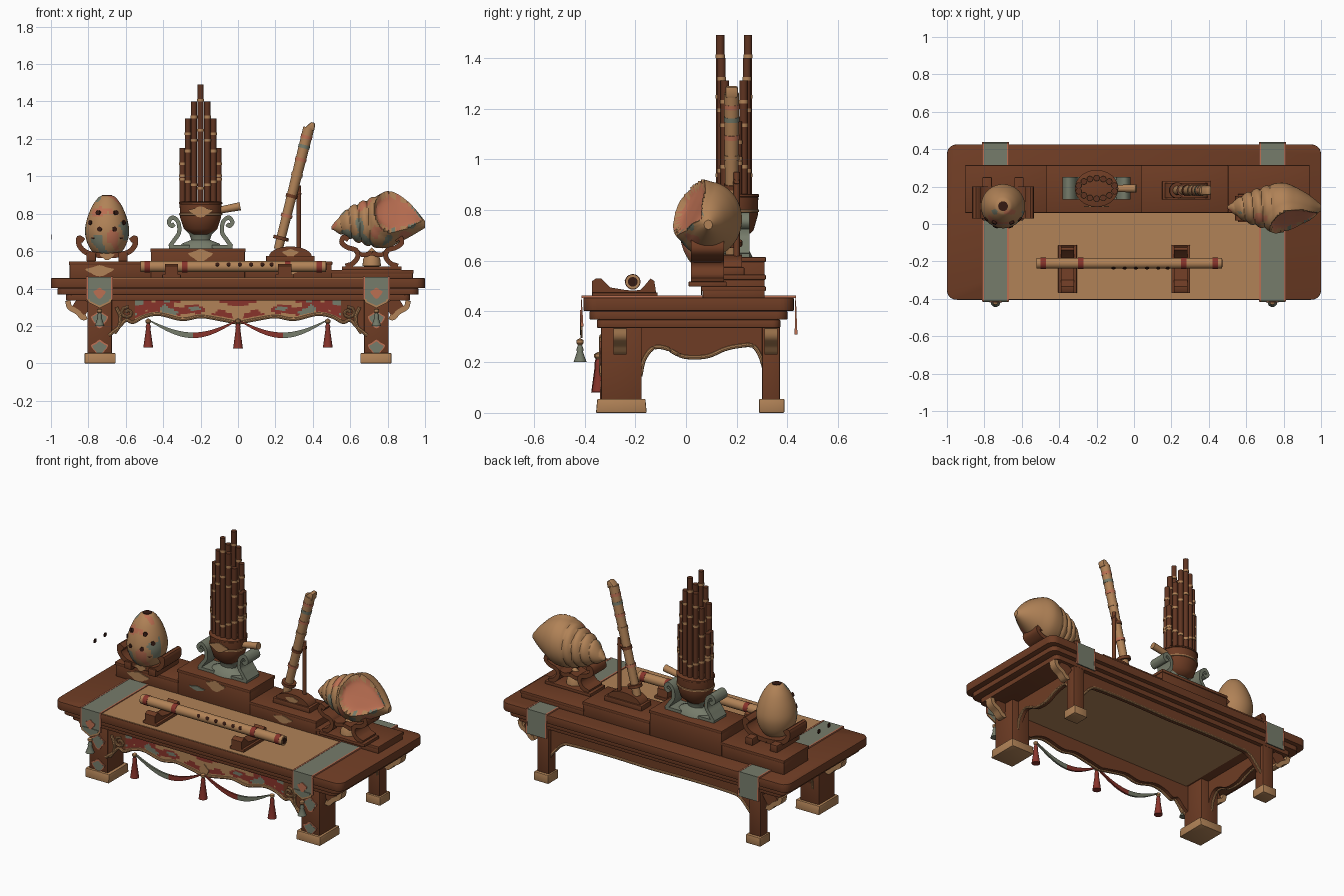
import bpy, bmesh, math
from mathutils import Vector, noise

if "Cube" in bpy.data.objects:
    bpy.data.objects.remove(bpy.data.objects["Cube"])

def mat(name, c):
    m = bpy.data.materials.new(name); m.diffuse_color = (*c, 1); return m
BROWN = mat("brown_wood", (0.158, 0.046, 0.018))
TAN = mat("tan_bamboo", (0.44, 0.225, 0.095))
GREY = mat("grey_green", (0.18, 0.20, 0.145))
RED = mat("deep_red", (0.25, 0.034, 0.024))
SALMON = mat("salmon", (0.50, 0.16, 0.085))
DARK = mat("dark_hole", (0.035, 0.010, 0.006))
MID = mat("pipe_brown", (0.115, 0.034, 0.015))

def mesh(name, verts, faces, mats, rule=None, bevel=0):
    me = bpy.data.meshes.new(name)
    me.from_pydata([tuple(v) for v in verts], [], faces)
    mats = mats if isinstance(mats, list) else [mats]
    for m in mats: me.materials.append(m)
    bm = bmesh.new(); bm.from_mesh(me)
    bmesh.ops.remove_doubles(bm, verts=bm.verts, dist=1e-5)
    bmesh.ops.recalc_face_normals(bm, faces=bm.faces)
    if bevel:
        bmesh.ops.bevel(bm, geom=bm.edges[:], offset=bevel, segments=2, profile=0.5, affect='EDGES')
    if rule:
        for f in bm.faces: f.material_index = rule(f.calc_center_median(), f.normal)
    bm.to_mesh(me); bm.free()
    ob = bpy.data.objects.new(name, me); bpy.context.collection.objects.link(ob)
    return ob

def prism(name, pts, axis, a0, a1, m, rule=None, bevel=0):
    put = {'x': lambda u, v, a: (a, u, v), 'y': lambda u, v, a: (u, a, v), 'z': lambda u, v, a: (u, v, a)}[axis]
    n = len(pts)
    vs = [put(*p, a0) for p in pts] + [put(*p, a1) for p in pts]
    fs = [[i, (i + 1) % n, n + (i + 1) % n, n + i] for i in range(n)] + [list(range(n)), list(range(n, 2 * n))]
    return mesh(name, vs, fs, m, rule, bevel)

def box(name, x0, x1, y0, y1, z0, z1, m, bevel=0.004):
    return prism(name, [(x0, y0), (x1, y0), (x1, y1), (x0, y1)], 'z', z0, z1, m, None, bevel)

def curve(pts, n=6):  # Catmull-Rom through the points
    P = [Vector(p) for p in pts]; P = [2 * P[0] - P[1]] + P + [2 * P[-1] - P[-2]]; out = []
    for i in range(1, len(P) - 2):
        a, b, c, d = P[i - 1:i + 3]
        for k in range(n):
            t = k / n
            out.append(0.5 * (2 * b + (c - a) * t + (2 * a - 5 * b + 4 * c - d) * t * t + (3 * b - a - 3 * c + d) * t ** 3))
    return out + [P[-2]]

def ribbon(name, pts, th, axis, a0, a1, m, n=6):
    c = curve(pts, n) if n else [Vector(p) for p in pts]; L, R = [], []
    for i, p in enumerate(c):
        t = (c[min(i + 1, len(c) - 1)] - c[max(i - 1, 0)]).normalized() * th / 2
        L.append((p.x - t.y, p.y + t.x)); R.append((p.x + t.y, p.y - t.x))
    return prism(name, L + R[::-1], axis, a0, a1, m)

def tube(name, pts, r, m, seg=16):  # r is a number or one radius per point
    P = [Vector(p) for p in pts]; n = len(P); vs, fs = [], []
    for i, p in enumerate(P):
        t = (P[min(i + 1, n - 1)] - P[max(i - 1, 0)]).normalized()
        u = t.cross(Vector((0, 1, 0)) if abs(t.y) < 0.9 else Vector((1, 0, 0))).normalized(); w = t.cross(u)
        q = r[i] if isinstance(r, list) else r
        vs += [p + q * (math.cos(k * math.tau / seg) * u + math.sin(k * math.tau / seg) * w) for k in range(seg)]
    for i in range(n - 1):
        fs += [[i * seg + k, i * seg + (k + 1) % seg, (i + 1) * seg + (k + 1) % seg, (i + 1) * seg + k] for k in range(seg)]
    return mesh(name, vs, fs + [list(range(seg)), list(range((n - 1) * seg, n * seg))], m)

def lathe(name, prof, x, y, m, sy=1, seg=40, rule=None):
    n = len(prof)
    vs = [(x + max(r, 1e-4) * math.cos(k * math.tau / seg), y + sy * max(r, 1e-4) * math.sin(k * math.tau / seg), z) for r, z in prof for k in range(seg)]
    fs = [[i * seg + k, i * seg + (k + 1) % seg, (i + 1) * seg + (k + 1) % seg, (i + 1) * seg + k] for i in range(n - 1) for k in range(seg)]
    return mesh(name, vs, fs + [list(range(seg)), list(range((n - 1) * seg, n * seg))], m, rule)

def blob(name, x, z, w, h, y, m):  # thin painted patch on a front face
    pts = [(x + w * math.cos(a) * (1 + .2 * math.sin(3 * a)), z + h * math.sin(a) * (1 + .2 * math.cos(4 * a))) for a in [k * math.tau / 24 for k in range(24)]]
    prism(name, pts, 'y', y - .003, y + .002, m)

def tassel(name, x, y, z, h, m):
    lathe(name + "_knot", [(0, z), (.014, z - .008), (.014, z - .02), (.006, z - .03)], x, y, TAN, seg=16)
    lathe(name, [(.008, z - .026), (.014, z - .045), (.012, z - .055), (.026, z - h), (0, z - h)], x, y, m, seg=16)

def patches(c, n):  # mottled paint on the front side only
    v = noise.noise(c * 13 + Vector((3, 1, 7)))
    return 0 if n.y > -.25 else 1 if v > .3 else 2 if v < -.33 else 0

# Table top with stepped moulding
for nm, hx, y0, y1, z0, z1, c in [("table_top", 1, -.405, .425, .402, .455, .05), ("upper_moulding", .965, -.38, .40, .368, .402, .04), ("lower_moulding", .92, -.352, .372, .335, .368, .03)]:
    pts = []
    for cx, cy, a in [(hx - c, y0 + c, -90), (hx - c, y1 - c, 0), (c - hx, y1 - c, 90), (c - hx, y0 + c, 180)]:
        pts += [(cx + c * math.cos(math.radians(a + k * 15)), cy + c * math.sin(math.radians(a + k * 15))) for k in range(7)]
    prism(nm, pts, 'z', z0, z1, BROWN, None, .004)
box("table_mat", -.68, .68, -.402, .07, .453, .458, TAN, 0)
box("underside_panel", -.66, .66, -.30, .31, .331, .336, TAN, 0)

# Aprons with wavy edge and tan trim
front = curve([(0, .215), (.1, .235), (.2, .25), (.3, .235), (.42, .262), (.5, .25), (.56, .22), (.60, .23), (.64, .19), (.69, .15)])
front = [(-p.x, p.y) for p in front[:0:-1]] + [(p.x, p.y) for p in front]
prism("front_apron", front + [(.69, .34), (-.69, .34)], 'y', -.33, -.30, BROWN)
tube("front_apron_trim", [(x, -.333, z) for x, z in front], .009, TAN, 8)
back = curve([(0, .265), (.3, .27), (.55, .265), (.62, .25), (.68, .19), (.71, .15)])
back = [(-p.x, p.y) for p in back[:0:-1]] + [(p.x, p.y) for p in back]
prism("back_apron", back + [(.71, .34), (-.71, .34)], 'y', .315, .345, BROWN)
tube("back_apron_trim", [(x, .345, z) for x, z in back], .008, TAN, 8)
side = [(p.x, p.y) for p in curve([(-.18, .145), (-.165, .21), (-.13, .255), (-.08, .255), (-.01, .222), (.08, .222), (.15, .25), (.2, .262), (.26, .265), (.29, .23), (.31, .17)])]
# Painted cloth on the front apron
N, R = 100, 8
low = lambda x: min(front, key=lambda p: abs(p[0] - x))[1] + .005
vs = [(x, -.334, .335 + (low(x) - .335) * j / R) for j in range(R + 1) for x in [-.55 + 1.1 * i / N for i in range(N + 1)]]
fs = [[j * (N + 1) + i, j * (N + 1) + i + 1, (j + 1) * (N + 1) + i + 1, (j + 1) * (N + 1) + i] for j in range(R) for i in range(N)]
def cloth(c, n):
    v = noise.noise(Vector((abs(c.x) * 9, 2.3, c.z * 22)))
    return 1 if c.z < low(c.x) + .012 or v > .22 else 2 if v < -.2 else 0
mesh("painted_cloth", vs, fs, [RED, TAN, GREY], cloth)

for s, nm in [(-1, "left"), (1, "right")]:
    X = lambda a, b: (min(s * a, s * b), max(s * a, s * b))
    # Legs and feet
    box(nm + "_front_leg", *X(.675, .805), -.335, -.175, .04, .34, BROWN)
    prism(nm + "_front_foot", [(-.355, 0), (-.155, 0), (-.16, .055), (-.35, .055)], 'x', *X(.655, .82), TAN, None, .004)
    box(nm + "_back_leg", *X(.70, .78), .30, .37, .04, .34, BROWN)
    box(nm + "_back_foot", *X(.69, .79), .288, .388, 0, .055, TAN)
    for k, (z, h, c) in enumerate([(.085, .035, SALMON), (.083, .028, GREY), (.235, .04, SALMON), (.235, .034, GREY)]):
        blob(nm + "_leg_patch_%d" % k, s * .74, z, .042 if c == SALMON else .035, h, -.336 - .001 * (k % 2), c)
    # Side apron
    prism(nm + "_side_apron", side + [(.31, .34), (-.18, .34)], 'x', *X(.73, .76), BROWN)
    tube(nm + "_side_trim", [(s * .76, y, z) for y, z in side], .008, TAN, 8)
    # Scroll corbels outside the legs and scrolls inside
    for tag, y in [("front", -.26), ("back", .335)]:
        ribbon("%s_%s_corbel" % (nm, tag), [(s * x, z) for x, z in [(.91, .335), (.90, .30), (.86, .275), (.83, .245), (.81, .25)]], .028, 'y', y - .025, y + .025, TAN)
        ribbon("%s_%s_corbel_core" % (nm, tag), [(s * .87, .33), (s * .80, .285)], .07, 'y', y - .018, y + .018, BROWN, 0)
    tube(nm + "_apron_scroll", [(s * (.59 + (.008 + .0032 * k) * math.cos(k * .8)), -.334, .27 + (.008 + .0025 * k) * math.sin(k * .8)) for k in range(11)], .008, TAN, 8)
    tube(nm + "_apron_leaf", [(s * p.x, -.334, p.y) for p in curve([(.66, .16), (.635, .20), (.63, .25), (.65, .30)])], .009, TAN, 8)
    # Hanging runner with border, point and tassel
    path = [(-.410, .34), (-.412, .458), (.432, .458), (.434, .31)]
    ribbon(nm + "_runner", path, .008, 'x', *X(.675, .805), GREY, 0)
    for a in (.668, .803):
        ribbon(nm + "_runner_border", path, .011, 'x', *X(a, a + .010), SALMON, 0)
    prism(nm + "_runner_point", [(s * .672, .345), (s * .808, .345), (s * .80, .325), (s * .74, .295), (s * .68, .325)], 'y', -.416, -.408, TAN)
    prism(nm + "_runner_point_fill", [(s * .684, .35), (s * .796, .35), (s * .79, .332), (s * .74, .308), (s * .69, .332)], 'y', -.418, -.408, GREY)
    blob(nm + "_runner_flower", s * .74, .375, .03, .025, -.416, SALMON)
    tassel(nm + "_runner_tassel", s * .74, -.418, .295, .095, GREY)
    # Swag
    T = [i / 20 for i in range(21)]
    up = [(s * .48 * t, .235 - .07 * math.sin(math.pi * t)) for t in T]
    dn = [(s * .48 * t, .230 - .095 * math.sin(math.pi * t)) for t in T]
    for h, (a, b, c) in enumerate([(0, 11, RED), (10, 21, GREY)]):
        prism(nm + "_swag_%d" % h, up[a:b] + dn[a:b][::-1], 'y', -.35, -.338, c)
    tassel(nm + "_red_tassel", s * .48, -.345, .24, .155, RED)
tassel("centre_red_tassel", 0, -.348, .24, .16, RED)
blob("centre_ornament", 0, .25, .03, .035, -.337, TAN)

# Stepped riser
for i, (x0, x1, z) in enumerate([(-.9, -.465, .545), (-.465, .037, .615), (.037, .5, .545), (.5, .935, .5)]):
    box("riser_%d" % i, x0, x1, .065, .31, .45, z - .012, BROWN)
    box("riser_cap_%d" % i, x0 - .004, x1 + .004, .06, .315, z - .02, z, BROWN)
for k, (x, z, w, h, c) in enumerate([(-.74, .495, .07, .025, TAN), (-.2, .578, .06, .028, TAN), (-.33, .53, .05, .012, GREY), (.27, .495, .06, .02, TAN)]):
    blob("riser_patch_%d" % k, x, z, w, h, .062, c)

# Egg ocarina on cradle
ex, ey = -.70, .095
prof = [tuple(p) for p in curve([(0, .575), (.06, .58), (.10, .63), (.118, .70), (.108, .77), (.08, .84), (.048, .885), (.028, .897)], 5)]
lathe("ocarina", prof, ex, ey, [TAN, GREY, SALMON], 1, 56, patches)
lathe("ocarina_mouth", [(0, .896), (.026, .896), (.026, .9), (0, .9)], ex, ey, DARK)
for a, z in [(-28, .79), (28, .79), (-52, .735), (52, .735), (-20, .70), (20, .70), (-42, .66), (42, .66)]:
    r = min(prof, key=lambda p: abs(p[1] - z))[0]; d = Vector((math.sin(math.radians(a)), -math.cos(math.radians(a)), .15))
    c = Vector((ex, ey, z))
    tube("ocarina_hole", [c + d * (r - .02), c + d * (r + .003)], .013, DARK)
for y in (0, .10):
    tube("loose_disc", [(-1, y, .675), (-.996, y, .675)], .014, DARK)
for s in (-1, 1):
    ribbon("ocarina_cradle_arm", [(ex + s * x, z) for x, z in [(.125, .655), (.15, .67), (.148, .63), (.115, .595), (.06, .58), (0, .575)]], .028, 'y', .03, .20, BROWN)
    box("ocarina_cradle_foot", ex + s * .085 - .025, ex + s * .085 + .025, .02, .25, .545, .59, BROWN)
blob("ocarina_cradle_patch", ex, .575, .035, .02, .028, TAN)

# Mouth organ: bowl, pipes, stand
sx, sy = -.2, .19
lathe("organ_bowl", [(0, .685), (.05, .69), (.09, .72), (.11, .78), (.112, .85), (.104, .86), (0, .86)], sx, sy, BROWN, .85)
for z in (.85, .79):
    lathe("organ_bowl_band", [(.108, z), (.116, z + .003), (.116, z + .011), (.108, z + .014)], sx, sy, BROWN if z > .8 else TAN, .85)
blob("organ_bowl_patch", sx, .81, .06, .025, sy - .096, TAN)
for dx, dy, h in [(0, .055, 1.49), (.036, .05, 1.40), (.068, .037, 1.31), (.096, .015, 1.15)]:
    for x in {dx, -dx}:
        for y in (dy, -dy):
            tube("organ_pipe", [(sx + x, sy + y, .85), (sx + x, sy + y, h)], .0165, MID, 14)
            for z in (.93 + dx * .5, h - .09, h - .25 + dx):
                tube("organ_pipe_band", [(sx + x, sy + y, z), (sx + x, sy + y, z + .014)], .0185, TAN, 14)
tube("organ_mouthpiece", [(-.12, .19, .815), (.012, .19, .84)], [.018, .022], TAN)
lathe("organ_pedestal", [(0, .61), (.12, .615), (.10, .64), (.05, .66), (.06, .69), (.09, .72), (0, .72)], sx, sy, GREY, .6)
for s in (-1, 1):
    ribbon("organ_stand_scroll", [(sx + s * x, z) for x, z in [(.14, .745), (.155, .735), (.17, .755), (.15, .78), (.12, .755), (.115, .70), (.14, .66), (.165, .625)]], .022, 'y', .13, .25, GREY)
    ribbon("organ_stand_foot", [(sx + s * .17, .623), (sx + s * .06, .623)], .02, 'y', .13, .25, GREY, 0)

# Transverse flute on two rests
tube("flute", [(-.52, -.21, .517), (.47, -.21, .517)], .029, TAN, 24)
tube("flute_bore", [(-.522, -.21, .517), (.472, -.21, .517)], .019, DARK, 24)
for x in (-.50, -.30, .25, .42):
    tube("flute_band", [(x, -.21, .517), (x + .03, -.21, .517)], .0305, RED, 24)
for x in (-.11, -.05, .01, .07, .13, .18):
    tube("flute_hole", [(x, -.22, .52), (x, -.2375, .53)], .011, DARK)
rest = [(-.37, .455), (-.37, .52), (-.355, .53), (-.335, .53), (-.30, .495), (-.24, .485), (-.21, .482), (-.18, .485), (-.165, .50), (-.14, .53), (-.125, .52), (-.115, .455)]
for x in (-.355, .25):
    ob = prism("flute_rest", rest, 'x', x - .035, x + .035, BROWN)
    box("flute_rest_base", x - .05, x + .05, -.37, -.112, .456, .475, BROWN)

# Upright flute with stand
P = lambda z: Vector((.215 + (z - .61) * .252, .18, z))
tube("upright_flute", [P(.61), P(.95), P(1.26)], [.024, .027, .030], TAN, 24)
prism("upright_flute_tip", [(.351, 1.255), (.408, 1.241), (.413, 1.285), (.392, 1.291)], 'y', .155, .205, TAN, None, .008)
for z, c in [(.66, BROWN), (.78, SALMON), (.885, BROWN), (1.0, TAN), (1.08, SALMON), (1.15, GREY), (1.2, SALMON)]:
    tube("upright_flute_band", [P(z), P(z + .018)], .042 if z == .66 else .031, c, 24)
box("upright_stand_base", .15, .41, .13, .23, .54, .575, BROWN)
prism("upright_stand_dome", [(.28 + .115 * math.cos(a * math.pi / 12), .57 + .055 * math.sin(a * math.pi / 12)) for a in range(13)], 'y', .14, .22, BROWN)
blob("upright_stand_patch", .28, .59, .04, .018, .139, TAN)
tube("upright_stand_post", [(.325, .2, .58), (.325, .2, .95)], .012, BROWN)
tube("upright_stand_hook", [(.335, .2, .915), (.27, .19, .89)], .012, BROWN)

# Conch shell: lofted whorls with dented salmon mouth
key = curve([(.5, .725, .008), (.545, .74, .05), (.585, .75, .08), (.64, .752, .108), (.72, .755, .135), (.80, .765, .147), (.87, .768, .118), (.94, .760, .072), (1.0, .742, .018)], 11)
S, vs, tag = 72, [], {}
def mouth(x, a): return math.hypot((x - .855) / .125, (a - .5) / .95)
for x, cz, r in key:
    for k in range(S):
        a = (k / S * math.tau + .5) - math.pi; e = mouth(x, a)
        f = 1 - max(0, min(1, (.76 - x) / .08)) * .17 * (1 - abs(math.sin(math.pi * ((x - .5) / .05 + a / math.tau))) ** .6)
        f *= 1 - .5 * math.sqrt(1 - e * e) if e < 1 else 1 + .09 * max(0, 1 - (e - 1) / .3)
        vs.append((x, .088 - .9 * r * f * math.cos(a), cz + r * f * math.sin(a)))
fs, M = [], []
for i in range(len(key) - 1):
    for k in range(S):
        fs.append([i * S + k, i * S + (k + 1) % S, (i + 1) * S + (k + 1) % S, (i + 1) * S + k])
        M.append(mouth((key[i].x + key[i + 1].x) / 2, (k + .5) / S * math.tau + .5 - math.pi) < .97)
shell = mesh("conch_shell", vs, fs + [list(range(S)), list(range((len(key) - 1) * S, len(key) * S))], [TAN, GREY, SALMON], patches)
for p, m in zip(shell.data.polygons, M):
    if m: p.material_index = 2
# Conch stand with scroll arms
cx = .715
for s in (-1, 1):
    ribbon("conch_stand_arm", [(cx + s * x, z) for x, z in [(.125, .66), (.15, .675), (.16, .645), (.13, .62), (.085, .605), (.075, .57), (.10, .535), (.14, .52)]], .026, 'y', .02, .15, BROWN)
    ribbon("conch_stand_brace", [(cx + s * .09, .605), (cx + s * .05, .58), (cx, .59)], .024, 'y', .03, .14, BROWN)
box("conch_stand_base", cx - .16, cx + .16, .01, .16, .498, .518, BROWN)
lathe("conch_stand_boss", [(0, .515), (.05, .52), (.045, .56), (.02, .60), (0, .62)], cx, .085, TAN)

# Smooth shading with sharp edges kept
bpy.ops.object.select_all(action='SELECT')
bpy.context.view_layer.objects.active = shell
bpy.ops.object.shade_smooth_by_angle(angle=math.radians(35))

for m in bpy.data.materials:
    if m.users and not m.is_grease_pencil:
        m.use_nodes = True
        m.node_tree.nodes["Principled BSDF"].inputs["Base Color"].default_value = m.diffuse_color
